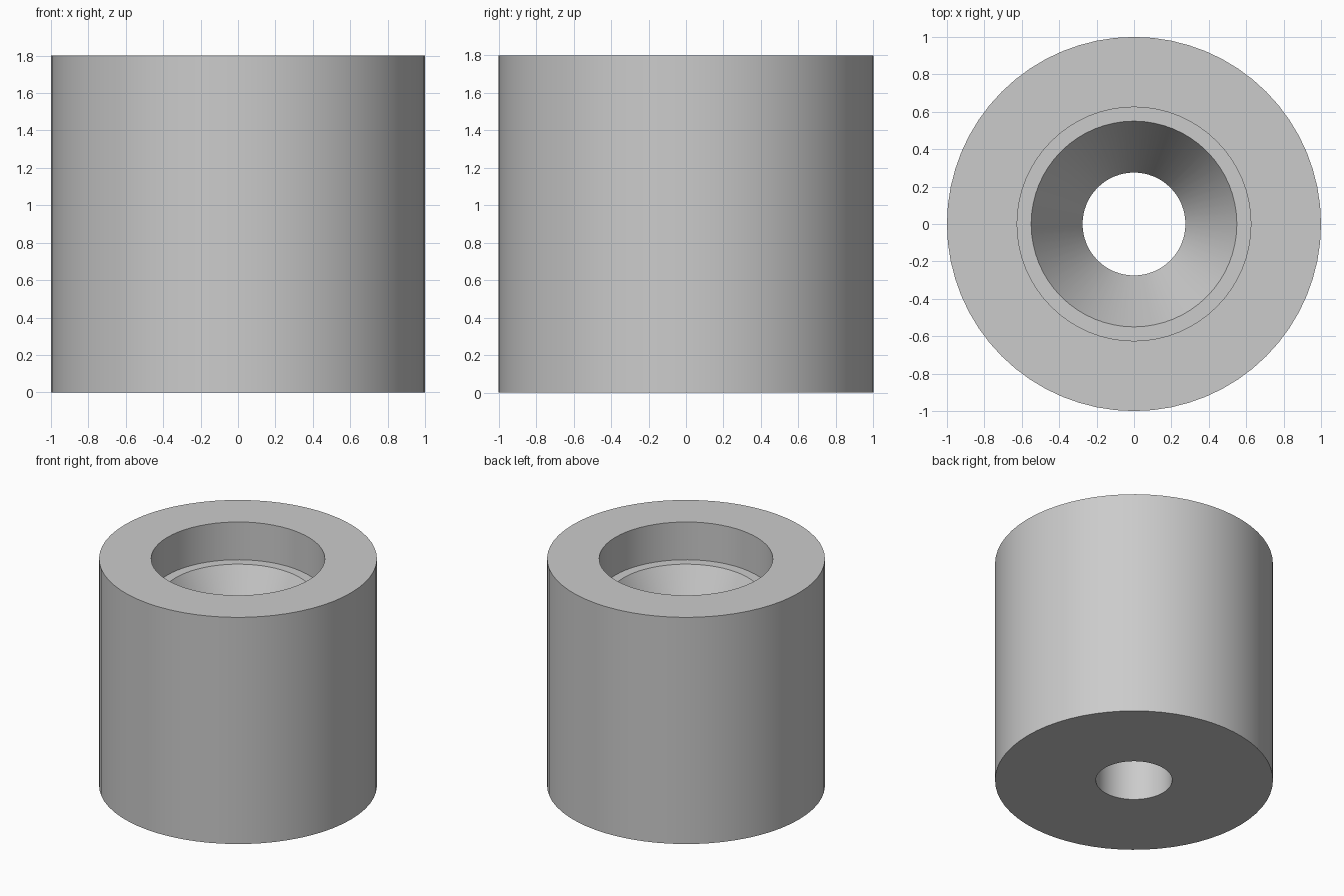
import bpy, bmesh, math
from mathutils import Matrix

cube = bpy.data.objects.get("Cube")
if cube:
    bpy.data.objects.remove(cube, do_unlink=True)

SEGMENTS = 64

# Single plain grey material
grey = bpy.data.materials.new("plain grey")
grey.use_nodes = True
colour = (0.6, 0.6, 0.6, 1)
grey.diffuse_color = colour
grey.node_tree.nodes["Principled BSDF"].inputs["Base Color"].default_value = colour


def lathe(name, profile, material):
    """Revolve a closed (radius, height) profile around the z axis."""
    bm = bmesh.new()
    rings = []
    for i in range(SEGMENTS):
        turn = Matrix.Rotation(math.tau * i / SEGMENTS, 3, 'Z')
        rings.append([bm.verts.new((turn[0][0] * r, turn[1][0] * r, z))
                      for r, z in profile])
    count = len(profile)
    for i, ring in enumerate(rings):
        following = rings[(i + 1) % SEGMENTS]
        for j in range(count):
            k = (j + 1) % count
            bm.faces.new((ring[j], following[j], following[k], ring[k]))
    bmesh.ops.recalc_face_normals(bm, faces=bm.faces)
    mesh = bpy.data.meshes.new(name)
    bm.to_mesh(mesh)
    bm.free()
    mesh.materials.append(material)
    obj = bpy.data.objects.new(name, mesh)
    bpy.context.collection.objects.link(obj)
    bpy.ops.object.select_all(action='DESELECT')
    obj.select_set(True)
    bpy.context.view_layer.objects.active = obj
    bpy.ops.object.shade_smooth_by_angle(angle=math.radians(25))
    return obj


# Thick bushing: outer wall, counterbore, ledge, tapered seat, through hole
lathe("countersunk_bushing", [
    (1.0, 0.0), (1.0, 1.8),
    (0.625, 1.8), (0.625, 1.5),
    (0.55, 1.5), (0.275, 1.0),
    (0.275, 0.0),
], grey)
